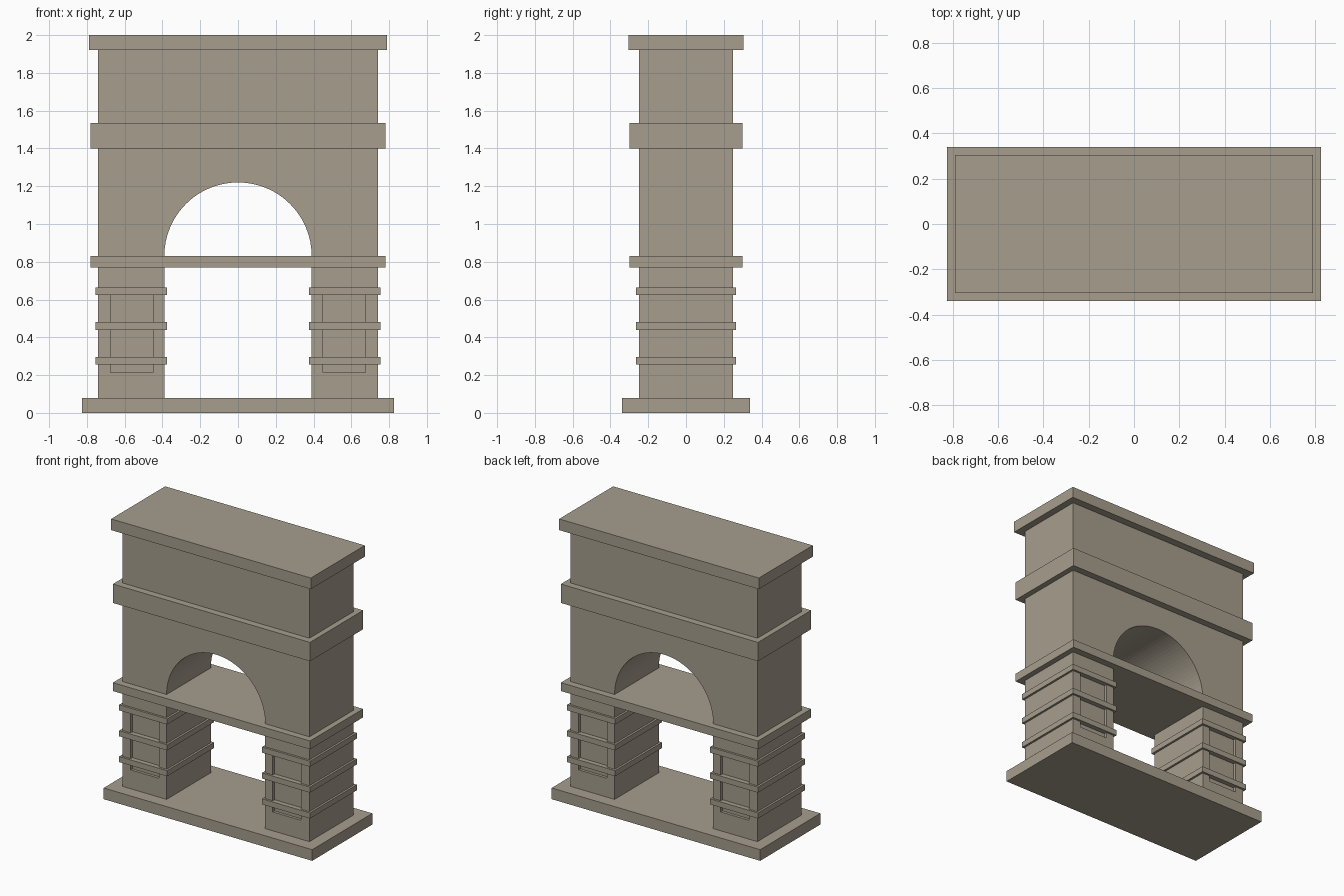
import bpy, bmesh, math

if "Cube" in bpy.data.objects:
    bpy.data.objects.remove(bpy.data.objects["Cube"])

stone = bpy.data.materials.new("stone")
stone.diffuse_color = (0.38, 0.34, 0.27, 1)
stone.use_nodes = True
stone.node_tree.nodes["Principled BSDF"].inputs["Base Color"].default_value = stone.diffuse_color


def add_object(name, bm):
    bmesh.ops.recalc_face_normals(bm, faces=bm.faces)
    mesh = bpy.data.meshes.new(name)
    bm.to_mesh(mesh)
    bm.free()
    mesh.materials.append(stone)
    obj = bpy.data.objects.new(name, mesh)
    bpy.context.collection.objects.link(obj)
    return obj


def extrude_profile(bm, points, y0, y1):
    """Extrude an (x, z) outline from y0 to y1."""
    face = bm.faces.new([bm.verts.new((x, y0, z)) for x, z in points])
    out = bmesh.ops.extrude_face_region(bm, geom=[face])
    verts = [g for g in out["geom"] if isinstance(g, bmesh.types.BMVert)]
    bmesh.ops.translate(bm, verts=verts, vec=(0, y1 - y0, 0))


def box(name, x0, x1, y0, y1, z0, z1):
    bm = bmesh.new()
    extrude_profile(bm, [(x0, z0), (x1, z0), (x1, z1), (x0, z1)], y0, y1)
    return add_object(name, bm)


def slab(name, hx, hy, z0, z1):
    return box(name, -hx, hx, -hy, hy, z0, z1)


# Full-width courses
slab("base_plinth", 0.825, 0.34, 0, 0.08)
slab("impost_band", 0.78, 0.30, 0.77, 0.83)
slab("entablature", 0.78, 0.30, 1.40, 1.535)
slab("attic", 0.74, 0.25, 1.535, 1.92)
slab("top_cornice", 0.79, 0.305, 1.92, 2.0)

# Wall with the round arch opening
R, SPRING, SEGS = 0.39, 0.83, 48
outline = [(0.74, SPRING), (0.74, 1.40), (-0.74, 1.40), (-0.74, SPRING)]
for i in range(SEGS + 1):
    a = math.pi * (1 - i / SEGS)
    outline.append((R * math.cos(a), SPRING + R * math.sin(a)))
bm = bmesh.new()
extrude_profile(bm, outline, -0.25, 0.25)
add_object("arch_wall", bm)

# Piers with shallow sunken panels front and back, and three bands each
for side, s in (("left", -1), ("right", 1)):
    x0, x1 = sorted((s * 0.39, s * 0.74))
    pier = box(side + "_pier", x0, x1, -0.25, 0.25, 0.08, 0.77)

    x0, x1 = sorted((s * 0.45, s * 0.675))
    for face, f in (("front", -1), ("back", 1)):
        y0, y1 = sorted((f * 0.23, f * 0.30))
        cutter = box(f"{side}_{face}_panel_cutter", x0, x1, y0, y1, 0.215, 0.645)
        cutter.hide_render = True
        cutter.hide_set(True)
        mod = pier.modifiers.new(face + "_panel", "BOOLEAN")
        mod.operation = "DIFFERENCE"
        mod.object = cutter

    x0, x1 = sorted((s * 0.375, s * 0.755))
    for i, z in enumerate((0.275, 0.46, 0.645)):
        box(f"{side}_pier_band_{i + 1}", x0, x1, -0.265, 0.265, z - 0.02, z + 0.02)
